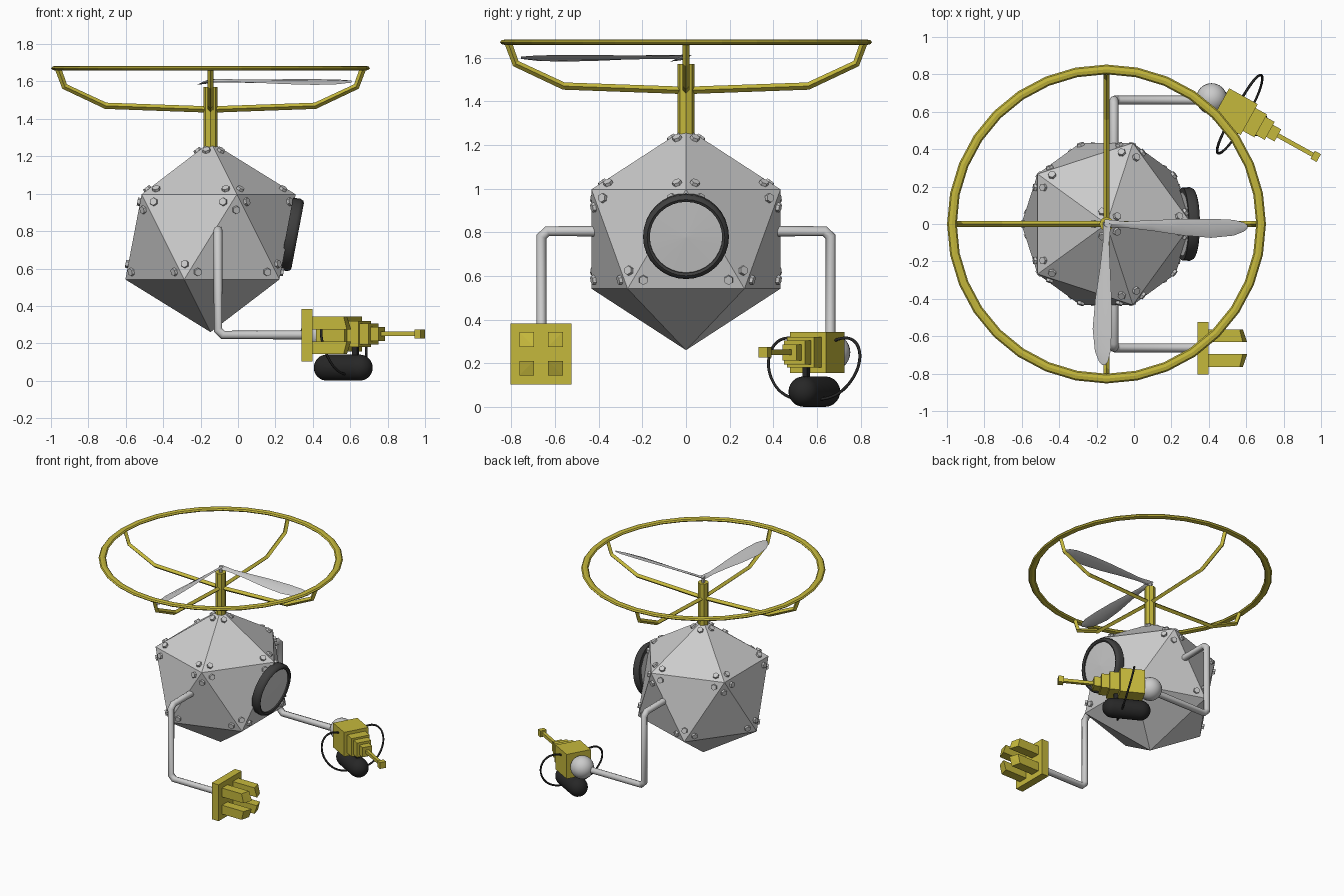
import bpy, bmesh
from math import sin, cos, pi, radians
from mathutils import Matrix, Vector

if "Cube" in bpy.data.objects:
    bpy.data.objects.remove(bpy.data.objects["Cube"])

def material(name, rgb):
    m = bpy.data.materials.new(name)
    m.diffuse_color = (*rgb, 1)
    m.use_nodes = True
    m.node_tree.nodes["Principled BSDF"].inputs["Base Color"].default_value = m.diffuse_color
    return m

OLIVE = material("olive", (0.56, 0.48, 0.045))
BLACK = material("black", (0.02, 0.02, 0.02))
DARK = material("dark_grey", (0.05, 0.05, 0.05))
I4 = Matrix.Identity(4)
CX, CZ, R = -0.147, 0.769, 0.509      # body centre and radius

def finish(name, bm, mat=None, angle=None):
    bmesh.ops.remove_doubles(bm, verts=bm.verts, dist=1e-5)
    bmesh.ops.recalc_face_normals(bm, faces=bm.faces)
    me = bpy.data.meshes.new(name)
    bm.to_mesh(me)
    bm.free()
    ob = bpy.data.objects.new(name, me)
    bpy.context.collection.objects.link(ob)
    if mat:
        me.materials.append(mat)
    if angle:
        me.polygons.foreach_set("use_smooth", [True] * len(me.polygons))
        me.set_sharp_from_angle(angle=radians(angle))
    return ob

def box(name, lo, hi, mat=None, M=I4):
    lo, hi = Vector(lo), Vector(hi)
    bm = bmesh.new()
    bmesh.ops.create_cube(bm, size=1, matrix=M @ Matrix.Translation((lo + hi) / 2) @ Matrix.Diagonal((*(hi - lo), 1)))
    return finish(name, bm, mat)

def lathe(name, profile, seg, mat=None, M=I4, closed=False, angle=None):
    bm = bmesh.new()
    rings = [[bm.verts.new(M @ Vector((r * cos(2 * pi * i / seg), r * sin(2 * pi * i / seg), z)))
              for i in range(seg)] for r, z in profile]
    pairs = list(zip(rings, rings[1:])) + ([(rings[-1], rings[0])] if closed else [])
    for a, b in pairs:
        for i in range(seg):
            j = (i + 1) % seg
            bm.faces.new((a[i], a[j], b[j], b[i]))
    bmesh.ops.dissolve_degenerate(bm, dist=1e-6, edges=bm.edges)
    return finish(name, bm, mat, angle)

def tube(name, pts, radius, mat=None, res=3, M=I4, smooth=True, kind='POLY'):
    cu = bpy.data.curves.new(name, 'CURVE')
    cu.dimensions = '3D'
    cu.bevel_depth, cu.bevel_resolution, cu.use_fill_caps = radius, res, True
    sp = cu.splines.new(kind)
    sp.points.add(len(pts) - 1)
    for p, q in zip(sp.points, pts):
        p.co = (*(M @ Vector(q)), 1)
    if kind == 'NURBS':
        sp.order_u, sp.use_endpoint_u, sp.resolution_u = 4, True, 5
    sp.use_smooth = smooth
    if mat:
        cu.materials.append(mat)
    ob = bpy.data.objects.new(name, cu)
    bpy.context.collection.objects.link(ob)
    bpy.ops.object.select_all(action='DESELECT')
    ob.select_set(True)
    bpy.context.view_layer.objects.active = ob
    bpy.ops.object.convert(target='MESH')
    return ob

# Icosahedral body, one vertex up
bm = bmesh.new()
bm.verts.new((CX, 0, CZ + R))
bm.verts.new((CX, 0, CZ - R))
h, rr = R / 5 ** 0.5, 2 * R / 5 ** 0.5
for k in range(5):
    for off, z in ((0, h), (pi / 5, -h)):
        a = off + k * 2 * pi / 5
        bm.verts.new((CX + rr * cos(a), rr * sin(a), CZ + z))
bmesh.ops.convex_hull(bm, input=bm.verts)
bm.normal_update()
# Bolts in the corners of the upper and middle faces
bolts = bmesh.new()
for f in bm.faces:
    c = f.calc_center_median()
    n = (c - Vector((CX, 0, CZ))).normalized()
    if n.z < -0.5:
        continue
    for v in f.verts:
        p = v.co.lerp(c, 0.27)
        bmesh.ops.create_cone(bolts, cap_ends=True, segments=6, radius1=0.024, radius2=0.021, depth=0.03,
                              matrix=Matrix.Translation(p) @ n.to_track_quat('Z', 'Y').to_matrix().to_4x4())
finish("body", bm)
finish("body_bolts", bolts)

# Round window on the +x face
n = Vector((cos(radians(10.8)), 0, -sin(radians(10.8))))
W = Matrix.Translation((0.268, 0, 0.785)) @ n.to_track_quat('Z', 'Y').to_matrix().to_4x4()
lathe("window_rim", [(0.165, -0.01), (0.195, -0.01), (0.197, 0.03), (0.19, 0.046), (0.178, 0.052), (0.166, 0.046)],
      32, DARK, W, closed=True, angle=40)
lathe("window_glass", [(0, -0.01), (0.168, -0.01), (0.168, 0.036), (0, 0.042)], 32, None, W)

# Mast, rotor guard ring and crossed spokes
T = Matrix.Translation((CX, 0, 0))
lathe("mast", [(0, 1.24), (0.038, 1.24), (0.038, 1.57), (0, 1.57)], 8, OLIVE, T)
lathe("rotor_pin", [(0, 1.56), (0.014, 1.56), (0.014, 1.615), (0, 1.615)], 8, None, T)
lathe("guard_ring", [(0.8265 + 0.026 * cos(a * pi / 4), 1.671 + 0.013 * sin(a * pi / 4)) for a in range(8)],
      32, OLIVE, T, closed=True)
half = [(0.815, 1.668), (0.78, 1.573), (0.56, 1.47), (0, 1.45)]
path = [(-r, 0, z) for r, z in half] + [(r, 0, z) for r, z in half[-2::-1]]
for i in range(2):
    tube(f"guard_spoke_{i + 1}", path, 0.017, OLIVE, 0, T @ Matrix.Rotation(i * pi / 2, 4, 'Z'), smooth=False)

# Two pitched rotor blades
stations = [(-0.01, -0.018, 0.025), (0.1, -0.02, 0.014), (0.24, -0.036, 0.02), (0.4, -0.06, 0.027),
            (0.56, -0.074, 0.028), (0.68, -0.062, 0.022), (0.735, -0.04, 0.008), (0.755, -0.022, -0.008)]
for i in range(2):
    M = T @ Matrix.Rotation(-i * pi / 2, 4, 'Z')
    bm = bmesh.new()
    secs = []
    for s, a, b in stations:
        m = (a + b) / 2
        t = 0.009 if s < 0.7 else 0.005
        pts = [(a, 0), (m, -t), (b, 0), (m, t)]
        secs.append([bm.verts.new(M @ Vector((s, y, 1.604 + 0.3 * y + dz))) for y, dz in pts])
    for p, q in zip(secs, secs[1:]):
        for k in range(4):
            j = (k + 1) % 4
            bm.faces.new((p[k], p[j], q[j], q[k]))
    bm.faces.new(secs[0])
    bm.faces.new(secs[-1])
    finish(f"rotor_blade_{i + 1}", bm, None, 45)

# Bent arms
for s, name in ((-1, "claw_arm"), (1, "gun_arm")):
    tube(name, [(-0.107, s * y, z) for y, z in ((0.36, 0.805), (0.635, 0.805), (0.662, 0.78), (0.662, 0.272))]
         + [(-0.08, s * 0.662, 0.245), (0.37, s * 0.662, 0.245)], 0.024, None, 2)

# Claw: square plate with four slanted fingers
PY, PZ = -0.664, 0.243
box("claw_plate", (0.34, PY - 0.14, PZ - 0.14), (0.398, PY + 0.14, PZ + 0.14), OLIVE)
bm = bmesh.new()
for sy in (-1, 1):
    for sz in (-1, 1):
        cs = [(0.032, 0.032, 0.605), (0.1, 0.032, 0.582), (0.1, 0.1, 0.565), (0.032, 0.1, 0.582)]
        base = [bm.verts.new((0.39, PY + sy * a, PZ + sz * b)) for a, b, x in cs]
        tip = [bm.verts.new((x, PY + sy * a, PZ + sz * b)) for a, b, x in cs]
        bm.faces.new(base)
        bm.faces.new((tip[0], tip[1], tip[2]))
        bm.faces.new((tip[0], tip[2], tip[3]))
        for k in range(4):
            j = (k + 1) % 4
            bm.faces.new((base[k], base[j], tip[j], tip[k]))
finish("claw_fingers", bm, OLIVE)

# Gun: wrist ball and stepped blocks along an angled axis
bm = bmesh.new()
G = Matrix.Translation((0.415, 0.67, 0.25)) @ Matrix.Rotation(radians(-29), 4, 'Z')
bmesh.ops.create_uvsphere(bm, u_segments=24, v_segments=14, radius=0.083, matrix=G)
finish("wrist_ball", bm, None, 40)
steps = [(0.055, 0.23, 0.094), (0.23, 0.30, 0.07), (0.30, 0.355, 0.055), (0.355, 0.405, 0.037),
         (0.405, 0.618, 0.012), (0.618, 0.655, 0.024)]
for i, (a, b, w) in enumerate(steps):
    name = ("gun_block", "gun_block", "gun_block", "gun_block", "gun_barrel", "gun_muzzle")[i]
    box(f"{name}_{i + 1}", (a, -w, -w), (b, w, w), OLIVE, G)

# Capsule tank below the gun, with bracket and side hoses
arc = [(0.07 * sin(k * pi / 12), 0.07 * cos(k * pi / 12)) for k in range(7)]
lathe("tank", [(r, -0.1 - z) for r, z in arc] + [(r, 0.1 + z) for r, z in arc[::-1]], 24, BLACK,
      G @ Matrix.Translation((0.169, 0, -0.18)) @ Matrix.Rotation(pi / 2, 4, 'Y'), angle=50)
box("tank_bracket", (0.23, -0.012, -0.13), (0.26, 0.012, -0.05), BLACK, G)
for s, name in ((-1, "hose_right"), (1, "hose_left")):
    tube(name, [(u, s * v, z) for u, v, z in
                ((0.14, 0.08, 0.05), (0.142, 0.14, 0.075), (0.15, 0.215, 0.06), (0.17, 0.25, -0.03),
                 (0.195, 0.215, -0.14), (0.21, 0.13, -0.21), (0.21, 0.05, -0.215))],
         0.007, BLACK, 1, G, kind='NURBS')
